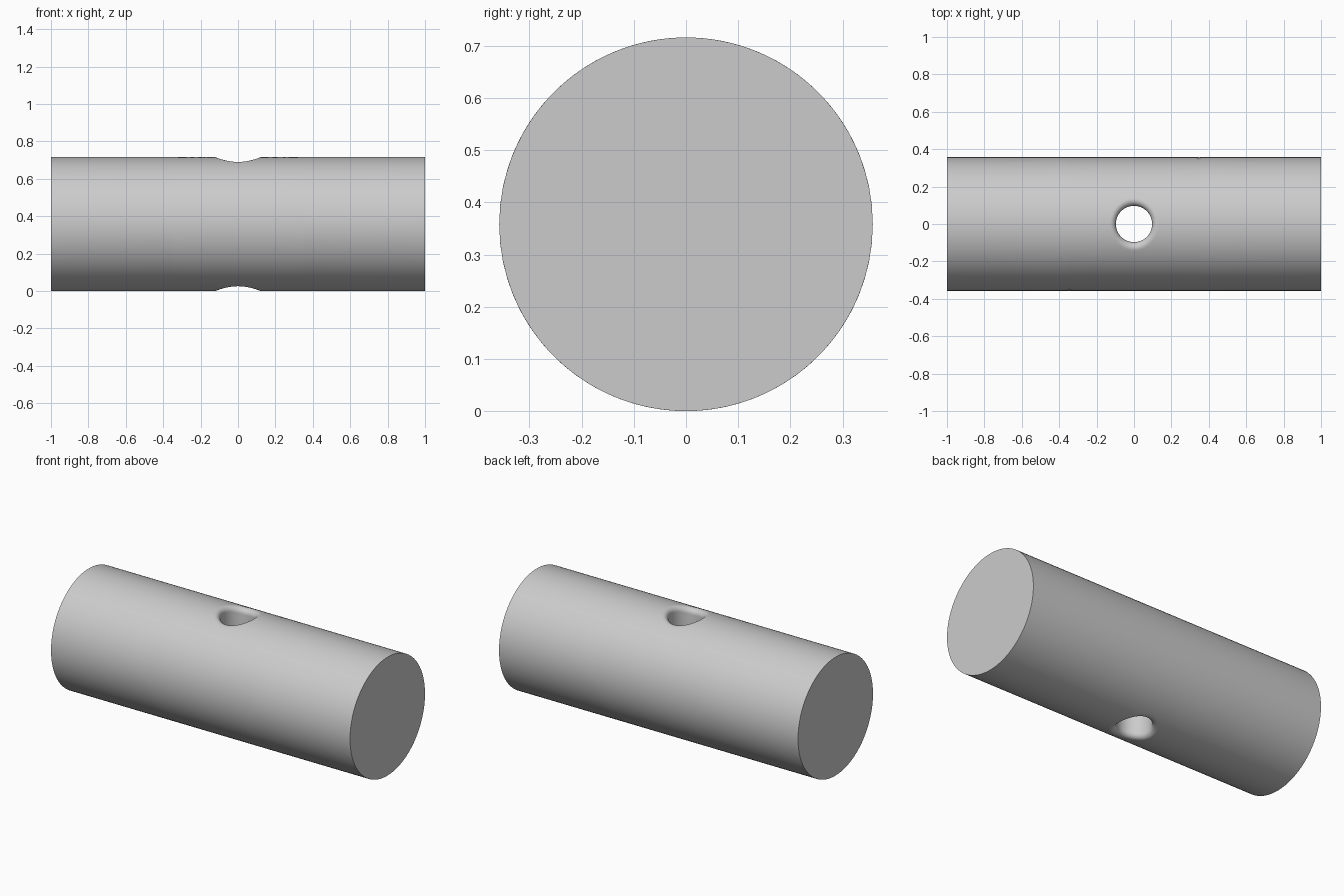
import bpy
import bmesh
from math import sin, cos, pi, sqrt, atan2, radians
from mathutils import Vector

cube = bpy.data.objects.get("Cube")
if cube:
    bpy.data.objects.remove(cube)

RADIUS = 0.358       # cylinder
HALF_LENGTH = 1.0
HOLE = 0.097         # cross hole
FILLET = 0.03        # rounding of the hole mouth
PATCH = 0.36         # half length of the skin around the hole
SIDES = 192
FILLET_STEPS = 8
SKIN_STEPS = 16


def mouth_line(t):
    """Points from the hole wall, over the fillet, out to the patch border."""
    c, s = cos(t), sin(t)
    # rolling-ball fillet between hole wall and cylinder skin
    ball = Vector(((HOLE + FILLET) * c, (HOLE + FILLET) * s, 0))
    ball.z = sqrt((RADIUS - FILLET) ** 2 - ball.y ** 2)
    inward = Vector((-c, -s, 0))
    outward = Vector((0, ball.y, ball.z)).normalized()
    points = [ball + FILLET * inward.slerp(outward, k / FILLET_STEPS)
              for k in range(FILLET_STEPS + 1)]
    # skin, spread in unrolled coordinates from round mouth to square border
    edge = points[-1]
    start = Vector((edge.x, atan2(edge.y, edge.z)))
    m = max(abs(c), abs(s))
    border = Vector((PATCH * c / m, pi / 2 * s / m))
    for k in range(1, SKIN_STEPS + 1):
        x, a = start.lerp(border, (k / SKIN_STEPS) ** 1.4)
        points.append(Vector((x, RADIUS * sin(a), RADIUS * cos(a))))
    return points


bm = bmesh.new()
lines = [mouth_line(2 * pi * i / SIDES) for i in range(SIDES)]
wall_rings = []

# Upper and lower halves with the rounded hole mouths
for side in (1, -1):
    grid = [[bm.verts.new((p.x, p.y, p.z * side)) for p in line] for line in lines]
    for i in range(SIDES):
        a, b = grid[i], grid[(i + 1) % SIDES]
        for k in range(len(a) - 1):
            bm.faces.new((a[k], a[k + 1], b[k + 1], b[k]))
    wall_rings.append([line[0] for line in grid])

# Straight wall of the through hole
top, bottom = wall_rings
for i in range(SIDES):
    j = (i + 1) % SIDES
    bm.faces.new((top[i], top[j], bottom[j], bottom[i]))

bmesh.ops.remove_doubles(bm, verts=bm.verts[:], dist=1e-5)

# Plain cylinder ends and flat caps
for side in (1, -1):
    rim = [e for e in bm.edges if e.is_boundary and e.verts[0].co.x * side > 0]
    new = bmesh.ops.extrude_edge_only(bm, edges=rim)["geom"]
    for v in new:
        if isinstance(v, bmesh.types.BMVert):
            v.co.x = HALF_LENGTH * side
    cap = [e for e in new if isinstance(e, bmesh.types.BMEdge) and e.is_boundary]
    bmesh.ops.contextual_create(bm, geom=cap)

bmesh.ops.recalc_face_normals(bm, faces=bm.faces[:])
bmesh.ops.translate(bm, verts=bm.verts[:], vec=(0, 0, RADIUS))

mesh = bpy.data.meshes.new("drilled_cylinder")
bm.to_mesh(mesh)
bm.free()
pin = bpy.data.objects.new("drilled_cylinder", mesh)
bpy.context.collection.objects.link(pin)
bpy.ops.object.select_all(action="DESELECT")
pin.select_set(True)
bpy.context.view_layer.objects.active = pin
bpy.ops.object.shade_smooth_by_angle(angle=radians(30))
